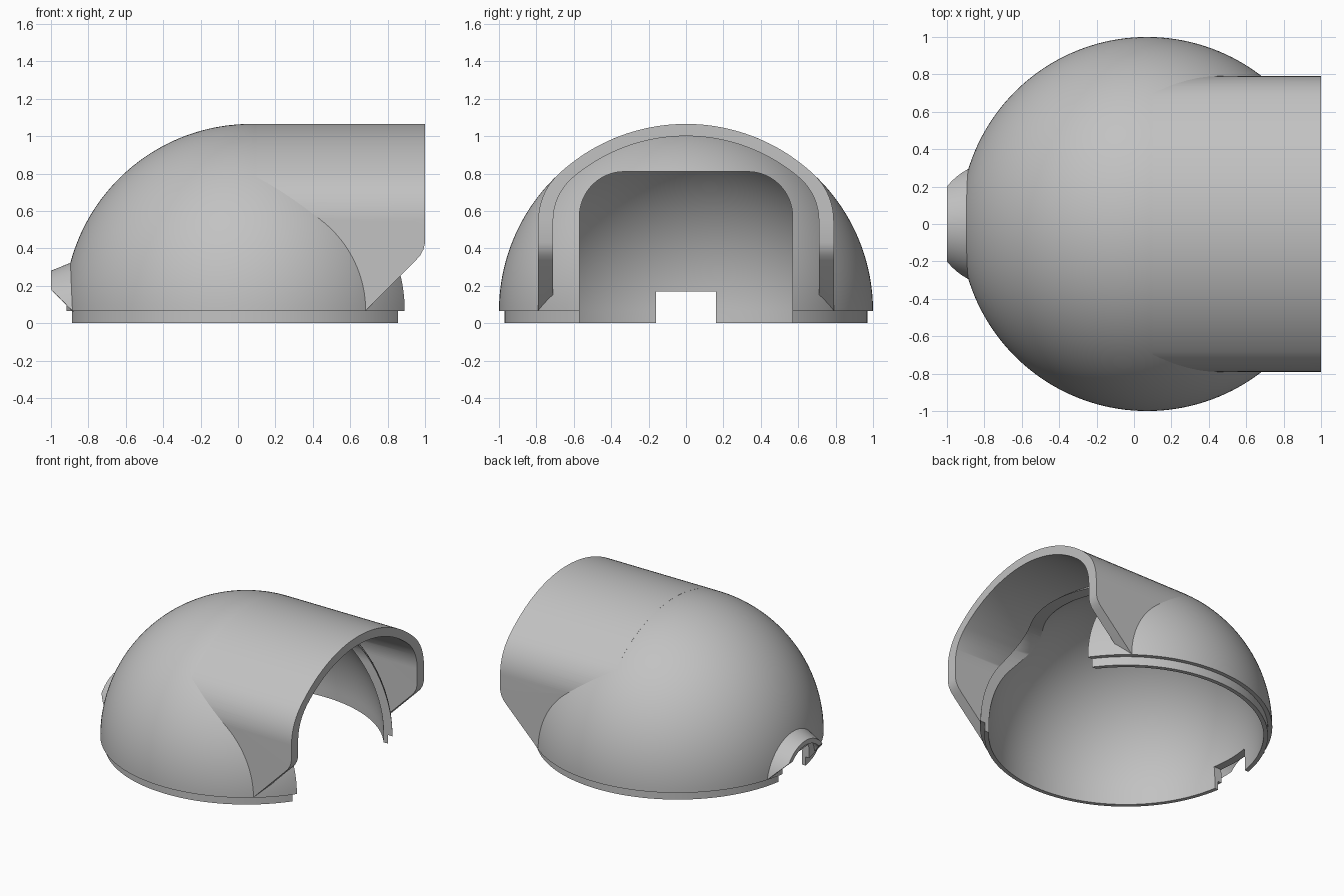
import bpy
import bmesh
from math import cos, sin, pi, atan2, sqrt, radians
from mathutils import Vector

if "Cube" in bpy.data.objects:
    bpy.data.objects.remove(bpy.data.objects["Cube"], do_unlink=True)

CX, BASE = 0.07, 0.065          # dome axis and rim height
CENTRE = Vector((CX, 0, BASE))

grey = bpy.data.materials.new("plain grey")
grey.use_nodes = True
grey.diffuse_color = (0.54, 0.54, 0.54, 1)
grey.node_tree.nodes["Principled BSDF"].inputs["Base Color"].default_value = grey.diffuse_color


def make(name, bm):
    bmesh.ops.recalc_face_normals(bm, faces=bm.faces)
    mesh = bpy.data.meshes.new(name)
    bm.to_mesh(mesh)
    bm.free()
    mesh.materials.append(grey)
    obj = bpy.data.objects.new(name, mesh)
    bpy.context.collection.objects.link(obj)
    return obj


def lathe(name, points, axis, centre, closed=False):
    bm = bmesh.new()
    verts = [bm.verts.new(p) for p in points]
    pairs = list(zip(verts, verts[1:]))
    if closed:
        pairs.append((verts[-1], verts[0]))
    edges = [bm.edges.new(p) for p in pairs]
    bmesh.ops.spin(bm, geom=verts + edges, cent=centre, axis=axis,
                   angle=2 * pi, steps=160)
    bmesh.ops.remove_doubles(bm, verts=bm.verts, dist=1e-5)
    return make(name, bm)


def prism(name, outline, axis, start, end):
    bm = bmesh.new()
    place = (lambda p, q: (start, p, q)) if axis == "x" else (lambda p, q: (p, start, q))
    face = bm.faces.new([bm.verts.new(place(p, q)) for p, q in outline])
    moved = bmesh.ops.extrude_face_region(bm, geom=[face])["geom"]
    step = (end - start, 0, 0) if axis == "x" else (0, end - start, 0)
    bmesh.ops.translate(bm, vec=step,
                        verts=[g for g in moved if isinstance(g, bmesh.types.BMVert)])
    return make(name, bm)


def cut(obj, *cutters):
    for cutter in cutters:
        cutter.hide_render = True
        mod = obj.modifiers.new("cut", "BOOLEAN")
        mod.operation, mod.solver, mod.object = "DIFFERENCE", "EXACT", cutter
        bpy.context.view_layer.objects.active = obj
        bpy.ops.object.modifier_apply(modifier=mod.name)
    for cutter in cutters:
        bpy.data.objects.remove(cutter, do_unlink=True)


def arc(cx, cy, r, a, b, n):
    return [(cx + r * cos(a + (b - a) * i / n), cy + r * sin(a + (b - a) * i / n))
            for i in range(n + 1)]


def mirrored(half):
    # half runs from the right foot up to the centre line
    return half + [(-y, z) for y, z in reversed(half) if y > 1e-6]


def arch(radius, side, fillet, foot):
    # big crown arc blended by a fillet into an upright side
    fy = side - fillet
    fz = sqrt((radius - fillet) ** 2 - fy ** 2)
    turn = atan2(fz, fy)
    half = [(side, foot)] + arc(fy, BASE + fz, fillet, 0, turn, 16)
    half += arc(0, BASE, radius, turn, pi / 2, 28)[1:]
    return mirrored(half)


def ball():
    bm = bmesh.new()
    bmesh.ops.create_uvsphere(bm, u_segments=160, v_segments=96, radius=0.995)
    bmesh.ops.translate(bm, vec=CENTRE, verts=bm.verts)
    return make("ball_cutter", bm)


# Dome shell with a recessed lip below the rim
inner = arc(0, BASE, 0.94, pi / 2, 0, 48)
outer = arc(0, BASE, 1.0, 0, pi / 2, 48)
section = inner + [(0.94, 0), (0.97, 0), (0.97, BASE)] + outer
dome = lathe("dome_shell", [(CX + r, 0, z) for r, z in section], (0, 0, 1), CENTRE)

# Doorway with rounded top corners, and a small square notch opposite
door = mirrored([(0.57, -0.3)] + arc(0.33, 0.57, 0.24, 0, pi / 2, 16))
notch = mirrored([(0.16, -0.3), (0.16, 0.168)])
cut(dome, prism("doorway_cutter", door, "x", 0.1, 1.5),
    prism("notch_cutter", notch, "x", -1.5, -0.6))

# Hood: arched shell running out from the dome, undercut at the end
outside = arch(1.0, 0.79, 0.34, BASE + 0.001)
inside = arch(0.935, 0.71, 0.30, BASE + 0.001)
hood = prism("hood", outside + inside[::-1], "x", 0.1, 1.0)
undercut = [(0.3, -0.315), (0.95, 0.335), (0.974, 0.362), (0.991, 0.393),
            (1.0, 0.43), (1.3, 0.43), (1.3, -0.315)]
cut(hood, ball(), prism("undercut_cutter", undercut, "y", -1.2, 1.2))

# Cable spout: tapered ring over the notch, undercut the same way
AXIS = 0.03
ring = [(-1.0, 0.25), (-0.78, 0.34), (-0.78, 0.305), (-1.0, 0.215)]
spout = lathe("cable_spout", [(x, 0, AXIS + r) for x, r in ring],
              (1, 0, 0), (0, 0, AXIS), closed=True)
slope = [(-1.3, 0.48), (-0.4, -0.42), (-1.3, -0.42)]
cut(spout, ball(), prism("slope_cutter", slope, "y", -0.8, 0.8))

# Smooth shading with crisp edges
bpy.ops.object.select_all(action="DESELECT")
for part in (dome, hood, spout):
    part.select_set(True)
bpy.context.view_layer.objects.active = dome
bpy.ops.object.shade_smooth_by_angle(angle=radians(30))
